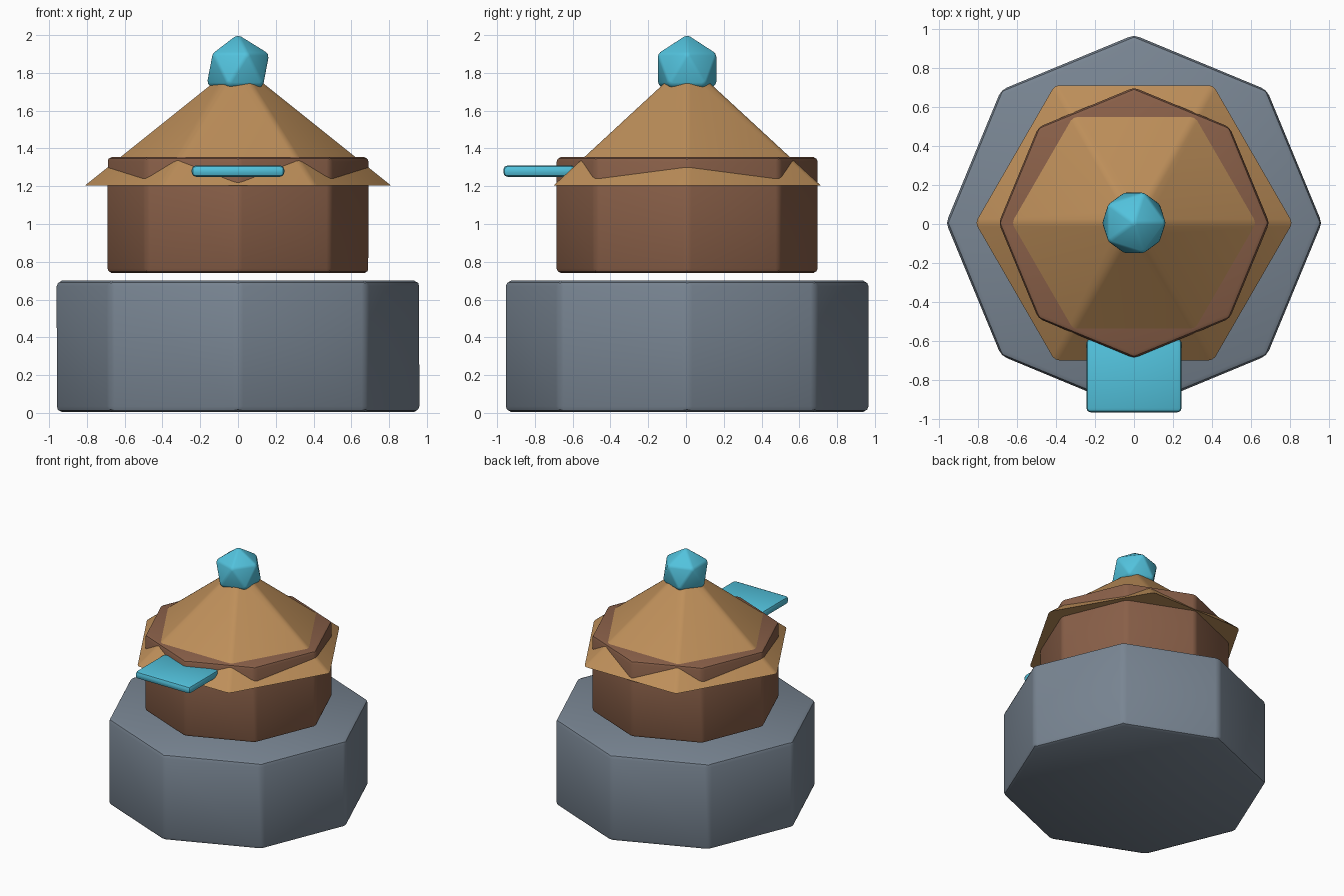
import bpy
import bmesh
import math
from mathutils import Matrix, Vector

if "Cube" in bpy.data.objects:
    bpy.data.objects.remove(bpy.data.objects["Cube"])

CENTRE_Y = 0.006


def material(name, rgb):
    mat = bpy.data.materials.new(name)
    mat.use_nodes = True
    mat.diffuse_color = (*rgb, 1)
    mat.node_tree.nodes["Principled BSDF"].inputs["Base Color"].default_value = (*rgb, 1)
    return mat


stone = material("slate grey", (0.19, 0.235, 0.29))
wood = material("dark brown", (0.25, 0.115, 0.065))
thatch = material("light tan", (0.515, 0.275, 0.102))
accent = material("sky cyan", (0.085, 0.54, 0.72))


def finish(name, bm, mat, bevel, edge_rule=lambda e: True, location=(0, CENTRE_Y, 0)):
    """Round the chosen edges, then make a smooth-shaded object."""
    edges = [e for e in bm.edges if edge_rule(e)]
    bmesh.ops.bevel(bm, geom=edges, offset=bevel, segments=2, profile=0.5,
                    affect='EDGES', clamp_overlap=True)
    mesh = bpy.data.meshes.new(name)
    bm.to_mesh(mesh)
    bm.free()
    mesh.materials.append(mat)
    obj = bpy.data.objects.new(name, mesh)
    obj.location = location
    bpy.context.collection.objects.link(obj)
    bpy.ops.object.select_all(action='DESELECT')
    obj.select_set(True)
    bpy.context.view_layer.objects.active = obj
    bpy.ops.object.shade_smooth_by_angle(angle=math.radians(35))
    return obj


def prism(sides, r_low, r_high, z_low, z_high):
    """Prism or pyramid stump with a corner on the y axis."""
    bm = bmesh.new()
    place = Matrix.Translation((0, 0, (z_low + z_high) / 2)) @ Matrix.Rotation(math.pi / 2, 4, 'Z')
    bmesh.ops.create_cone(bm, cap_ends=True, segments=sides, radius1=r_low,
                          radius2=r_high, depth=z_high - z_low, matrix=place)
    return bm


def slanted(edge):
    a, b = edge.verts
    return abs(a.co.z - b.co.z) > 0.1


# Octagonal base and the body floating just above it
finish("base", prism(8, 0.965, 0.965, 0.005, 0.70), stone, 0.03)
finish("body", prism(8, 0.695, 0.695, 0.74, 1.355), wood, 0.025)

# Six-sided roof with sharp eaves
finish("roof", prism(6, 0.815, 0.09, 1.205, 1.785), thatch, 0.02, slanted)

# Faceted knob on the peak
bm = bmesh.new()
bmesh.ops.create_icosphere(bm, subdivisions=1, radius=0.185)
finish("knob", bm, accent, 0.012, location=(0, CENTRE_Y, 1.82))

# Flat visor at the front
bm = bmesh.new()
bmesh.ops.create_cube(bm, size=1)
bmesh.ops.scale(bm, vec=Vector((0.49, 0.38, 0.06)), verts=bm.verts)
finish("visor", bm, accent, 0.022, location=(0, -0.777, 1.28))
